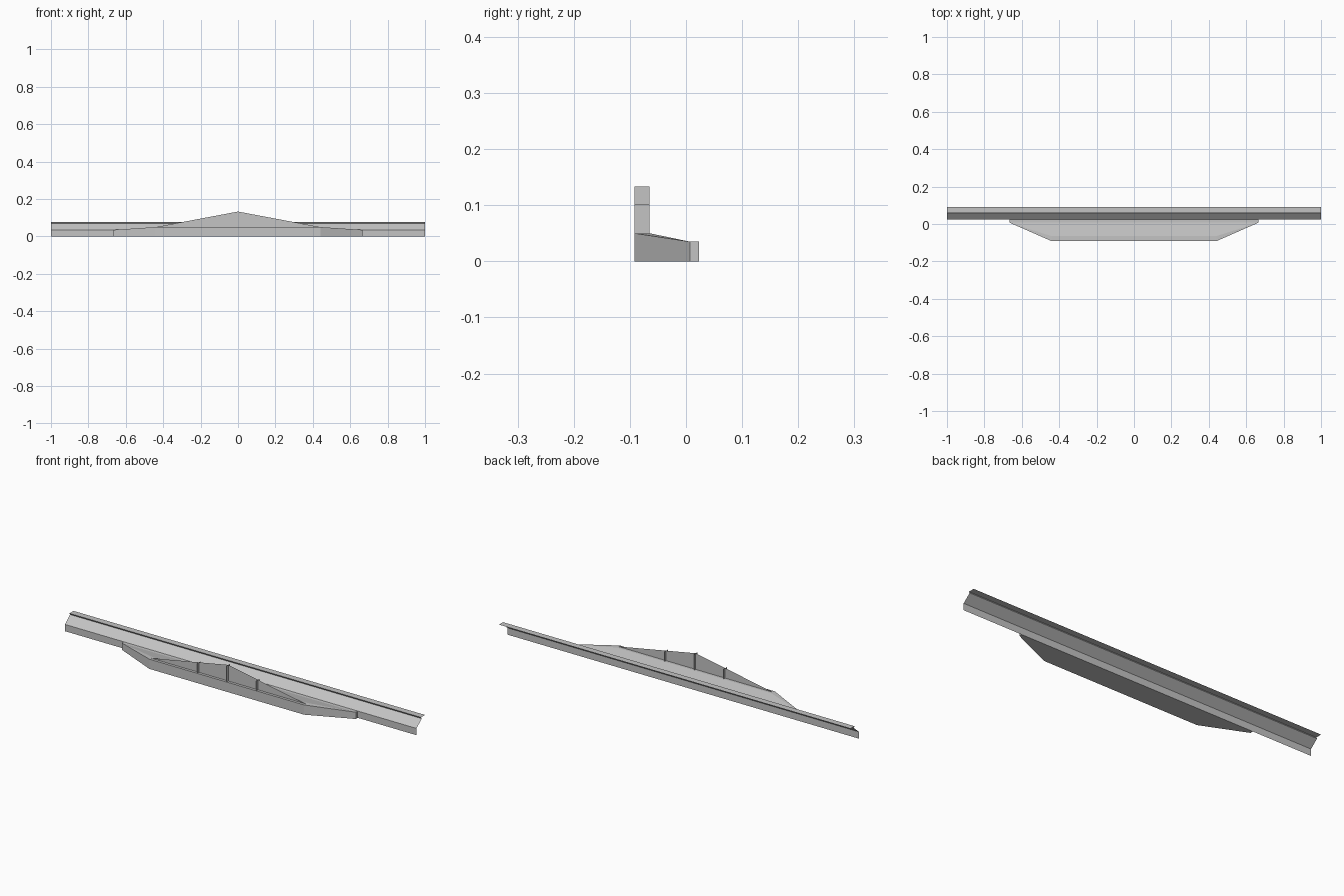
import bpy
import bmesh

old = bpy.data.objects.get("Cube")
if old:
    bpy.data.objects.remove(old, do_unlink=True)

grey = bpy.data.materials.new("plain_grey")
grey.use_nodes = True
colour = (0.55, 0.55, 0.55, 1)
grey.diffuse_color = colour
grey.node_tree.nodes["Principled BSDF"].inputs["Base Color"].default_value = colour


def make(name, faces, closed=False):
    """Build a flat shaded object from faces given as lists of points."""
    bm = bmesh.new()
    for points in faces:
        bm.faces.new([bm.verts.new(p) for p in points])
    bmesh.ops.remove_doubles(bm, verts=bm.verts, dist=0.0001)
    if closed:
        bmesh.ops.recalc_face_normals(bm, faces=bm.faces)
    mesh = bpy.data.meshes.new(name)
    bm.to_mesh(mesh)
    bm.free()
    mesh.materials.append(grey)
    obj = bpy.data.objects.new(name, mesh)
    bpy.context.collection.objects.link(obj)
    return obj


FRONT, LEDGE, SIDE, BACK = -0.092, -0.065, 0.007, 0.023
INNER, OUTER = 0.44, 0.665
HIGH, LOW, PEAK = 0.05, 0.035, 0.133
WALL = (FRONT + LEDGE) / 2

# Long folded sheet: upright foot, sloped web, small overhang, flat lip
profile = [(BACK, 0), (BACK, LOW), (0.064, 0.07), (0.059, 0.078), (0.092, 0.078)]
make("folded_rail", [
    [(-1, *a), (1, *a), (1, *b), (-1, *b)] for a, b in zip(profile, profile[1:])])


# Platform with tapered ends, a level front ledge and a sloping floor
def pair(x, y, z):
    return [(-x, y, z), (x, y, z)]


def strip(a, b):
    return a + b[::-1]


front_low, front_top = pair(INNER, FRONT, 0), pair(INNER, FRONT, HIGH)
ledge = pair(INNER, LEDGE, HIGH)
side_low, side_top = pair(OUTER, SIDE, 0), pair(OUTER, SIDE, LOW)
back_low, back_top = pair(OUTER, BACK, 0), pair(OUTER, BACK, LOW)
platform = [
    strip(front_low, front_top), strip(front_top, ledge),
    strip(ledge, side_top), strip(side_top, back_top),
    strip(back_low, back_top), strip(front_low, side_low),
    strip(side_low, back_low)]
for i in range(2):
    platform += [
        [front_low[i], side_low[i], side_top[i], front_top[i]],
        [front_top[i], side_top[i], ledge[i]],
        [side_low[i], back_low[i], back_top[i], side_top[i]]]
make("platform", platform, closed=True)

# Thin gable standing on the middle of the ledge
make("gable_wall", [[(-INNER, WALL, HIGH), (INNER, WALL, HIGH), (0, WALL, PEAK)]])

# Thin upright ribs crossing the gable
for name, x in (("right_rib", -0.168), ("middle_rib", 0), ("left_rib", 0.168)):
    top = PEAK - (PEAK - HIGH) * abs(x) / INNER
    make(name, [[(x, FRONT, HIGH), (x, LEDGE, HIGH), (x, LEDGE, top), (x, FRONT, top)]])
